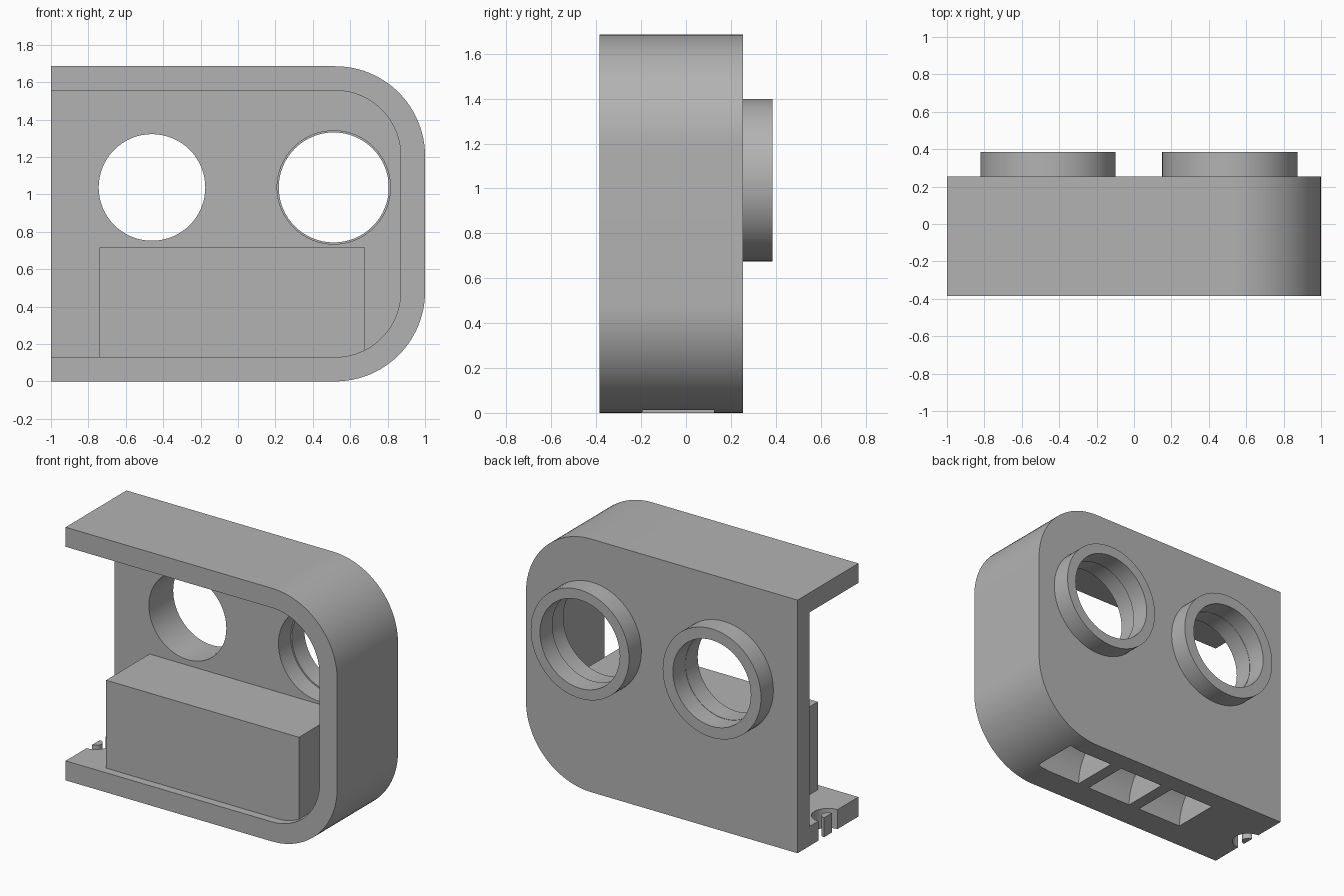
import bpy, bmesh, math
from mathutils import Vector

if "Cube" in bpy.data.objects:
    bpy.data.objects.remove(bpy.data.objects["Cube"])

grey = bpy.data.materials.new("plain_grey")
grey.diffuse_color = (0.45, 0.45, 0.45, 1)
grey.use_nodes = True
grey.node_tree.nodes["Principled BSDF"].inputs["Base Color"].default_value = grey.diffuse_color


def prism(name, outline, axis, lo, hi):
    """Extrude a 2D outline along y (points are x, z) or x (points are y, z) or z (x, y)."""
    def place(p, d):
        return {"x": (d, p[0], p[1]), "y": (p[0], d, p[1]), "z": (p[0], p[1], d)}[axis]
    bm = bmesh.new()
    face = bm.faces.new([bm.verts.new(place(p, lo)) for p in outline])
    ext = bmesh.ops.extrude_face_region(bm, geom=[face])
    offset = Vector(place((0, 0), hi - lo))
    bmesh.ops.translate(bm, vec=offset, verts=[g for g in ext["geom"] if isinstance(g, bmesh.types.BMVert)])
    bmesh.ops.recalc_face_normals(bm, faces=bm.faces)
    mesh = bpy.data.meshes.new(name)
    bm.to_mesh(mesh)
    bm.free()
    mesh.materials.append(grey)
    ob = bpy.data.objects.new(name, mesh)
    bpy.context.collection.objects.link(ob)
    return ob


def arc(cx, cy, r, start, end, steps):
    return [(cx + r * math.cos(math.radians(start + (end - start) * i / steps)),
             cy + r * math.sin(math.radians(start + (end - start) * i / steps)))
            for i in range(steps + 1)]


def circle(cx, cy, r):
    return arc(cx, cy, r, 0, 360, 64)[:-1]


def rect(x0, y0, x1, y1):
    return [(x0, y0), (x1, y0), (x1, y1), (x0, y1)]


def d_outline(left, inset):
    """Flat on the left, two rounded corners on the right."""
    r = 0.48 - inset
    return ([(left, inset)] + arc(0.52, 0.48, r, -90, 0, 24)
            + arc(0.52, 1.205, r, 0, 90, 24) + [(left, 1.685 - inset)])


def combine(target, other, operation):
    mod = target.modifiers.new(operation, 'BOOLEAN')
    mod.operation, mod.solver, mod.object = operation, 'EXACT', other
    bpy.context.view_layer.objects.active = target
    bpy.ops.object.modifier_apply(modifier=mod.name)
    bpy.data.objects.remove(other)


def smooth(ob):
    bpy.ops.object.select_all(action='DESELECT')
    ob.select_set(True)
    bpy.context.view_layer.objects.active = ob
    bpy.ops.object.shade_smooth_by_angle(angle=math.radians(30))


# Housing: rounded shell, open at the front and on the left
housing = prism("housing", d_outline(-1, 0), "y", -0.385, 0.255)
combine(housing, prism("cavity", d_outline(-1.2, 0.13), "y", -0.6, 0.127), 'DIFFERENCE')

# Inner block standing on the floor against the back wall
combine(housing, prism("block", rect(-0.74, 0.07, 0.68, 0.715), "y", -0.33, 0.19), 'UNION')

# Three quarter-round scoops in the underside
for x in (-0.54, -0.123, 0.295):
    scoop = [(-0.195, -0.1), (0.125, -0.1)] + arc(0.125, 0, 0.32, 90, 180, 24)
    combine(housing, prism("scoop", scoop, "x", x, x + 0.335), 'DIFFERENCE')

# Curved slot around a small post at the left end of the floor
slot = arc(-1, -0.065, 0.1, -100, 100, 20) + arc(-1, -0.065, 0.04, 100, -100, 20)
combine(housing, prism("slot", slot, "z", -0.1, 0.2), 'DIFFERENCE')

# Round openings with raised collars on the back
for side, cx, wall_r, bore_r in (("left", -0.46, 0.285, 0.287), ("right", 0.512, 0.303, 0.294)):
    combine(housing, prism("opening", circle(cx, 1.037, wall_r), "y", 0.0, 0.4), 'DIFFERENCE')
    collar = prism(side + "_collar", circle(cx, 1.037, 0.362), "y", 0.255, 0.385)
    combine(collar, prism("bore", circle(cx, 1.037, bore_r), "y", 0.2, 0.5), 'DIFFERENCE')
    smooth(collar)
smooth(housing)
